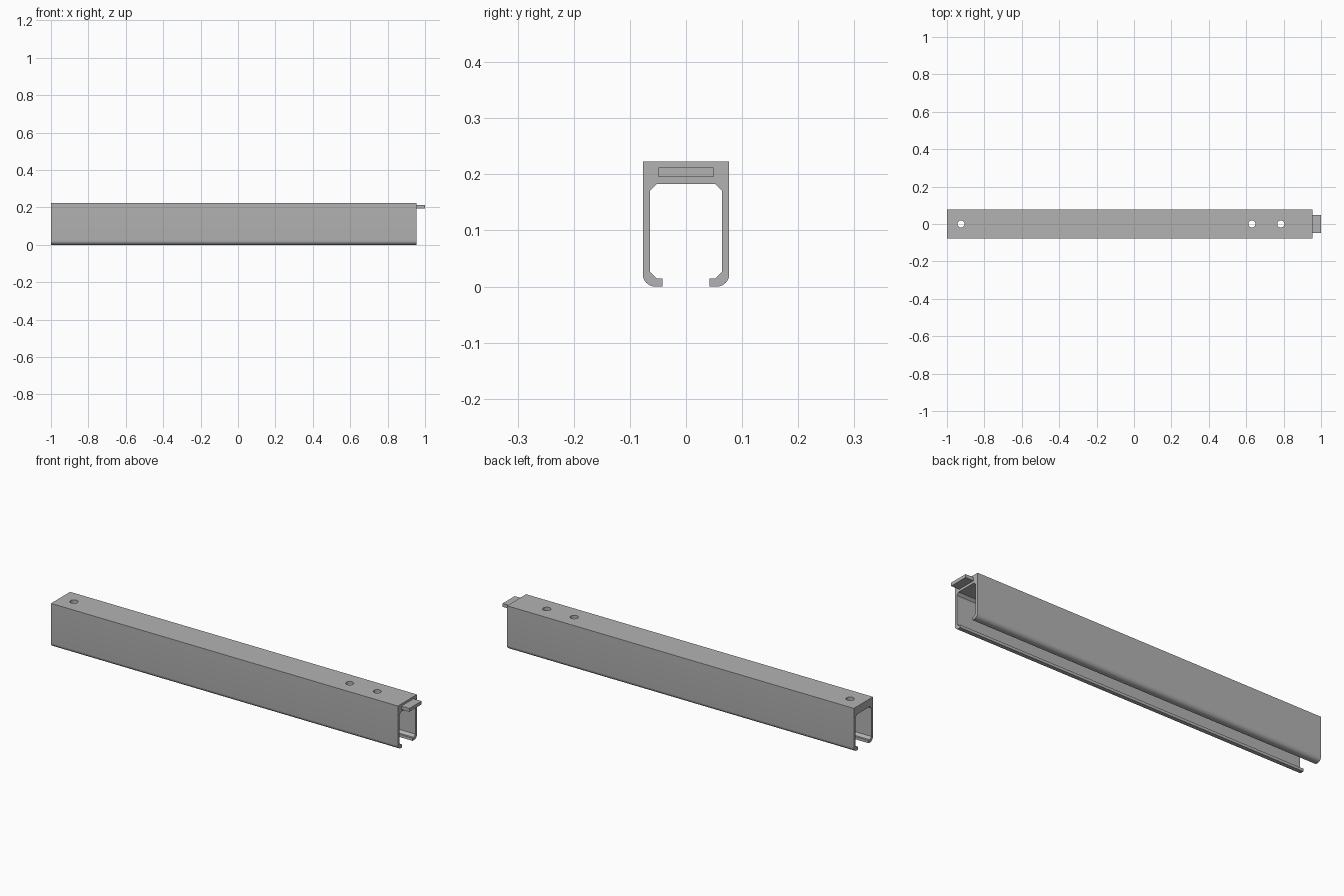
import bpy
import bmesh
import math

cube = bpy.data.objects.get("Cube")
if cube:
    bpy.data.objects.remove(cube, do_unlink=True)

LEFT_END, RIGHT_END = -1.0, 0.955
HALF_W, TOP, CEILING = 0.077, 0.223, 0.183
INNER, LIP, LIP_TOP = 0.064, 0.042, 0.014
CHAMFER, RADIUS = 0.012, 0.022

steel = bpy.data.materials.new("Plain grey steel")
steel.use_nodes = True
GREY = (0.45, 0.45, 0.45, 1)
steel.diffuse_color = GREY
steel.node_tree.nodes["Principled BSDF"].inputs["Base Color"].default_value = GREY


def extrude_profile(name, profile, x0, x1):
    """Extrude a closed (y, z) outline along x."""
    bm = bmesh.new()
    face = bm.faces.new([bm.verts.new((x0, y, z)) for y, z in profile])
    ext = bmesh.ops.extrude_face_region(bm, geom=[face])
    moved = [v for v in ext["geom"] if isinstance(v, bmesh.types.BMVert)]
    bmesh.ops.translate(bm, verts=moved, vec=(x1 - x0, 0, 0))
    bmesh.ops.recalc_face_normals(bm, faces=bm.faces)
    mesh = bpy.data.meshes.new(name)
    bm.to_mesh(mesh)
    bm.free()
    mesh.materials.append(steel)
    obj = bpy.data.objects.new(name, mesh)
    bpy.context.collection.objects.link(obj)
    return obj


def smooth(obj):
    bpy.ops.object.select_all(action="DESELECT")
    obj.select_set(True)
    bpy.context.view_layer.objects.active = obj
    bpy.ops.object.shade_smooth_by_angle(angle=math.radians(30))


# C-shaped rail: one half of the section, then its mirror image
half = [(HALF_W, TOP)]
for i in range(9):
    a = math.radians(90 * i / 8)
    half.append((HALF_W - RADIUS + RADIUS * math.cos(a),
                 RADIUS - RADIUS * math.sin(a)))
half += [
    (LIP, 0), (LIP, LIP_TOP),
    (INNER - CHAMFER, LIP_TOP), (INNER, LIP_TOP + CHAMFER),
    (INNER, CEILING - CHAMFER), (INNER - CHAMFER, CEILING),
]
section = half + [(-y, z) for y, z in reversed(half)]
rail = extrude_profile("rail", section, LEFT_END, RIGHT_END)

# Mounting holes through the thick top web
for x in (-0.925, 0.63, 0.785):
    bpy.ops.mesh.primitive_cylinder_add(
        vertices=32, radius=0.019, depth=0.12, location=(x, 0, 0.2))
    cutter = bpy.context.object
    cutter.name = "hole_cutter"
    cutter.data.materials.append(steel)
    cutter.hide_render = True
    mod = rail.modifiers.new("mounting_hole", "BOOLEAN")
    mod.operation = "DIFFERENCE"
    mod.solver = "EXACT"
    mod.object = cutter
    bpy.ops.object.select_all(action="DESELECT")
    rail.select_set(True)
    bpy.context.view_layer.objects.active = rail
    bpy.ops.object.modifier_apply(modifier=mod.name)
    bpy.data.objects.remove(cutter, do_unlink=True)
smooth(rail)

# Flat joining tongue standing out of the right end
tongue = [(-0.049, 0.195), (0.049, 0.195), (0.049, 0.212), (-0.049, 0.212)]
extrude_profile("joining_tongue", tongue, RIGHT_END, 1.0)
